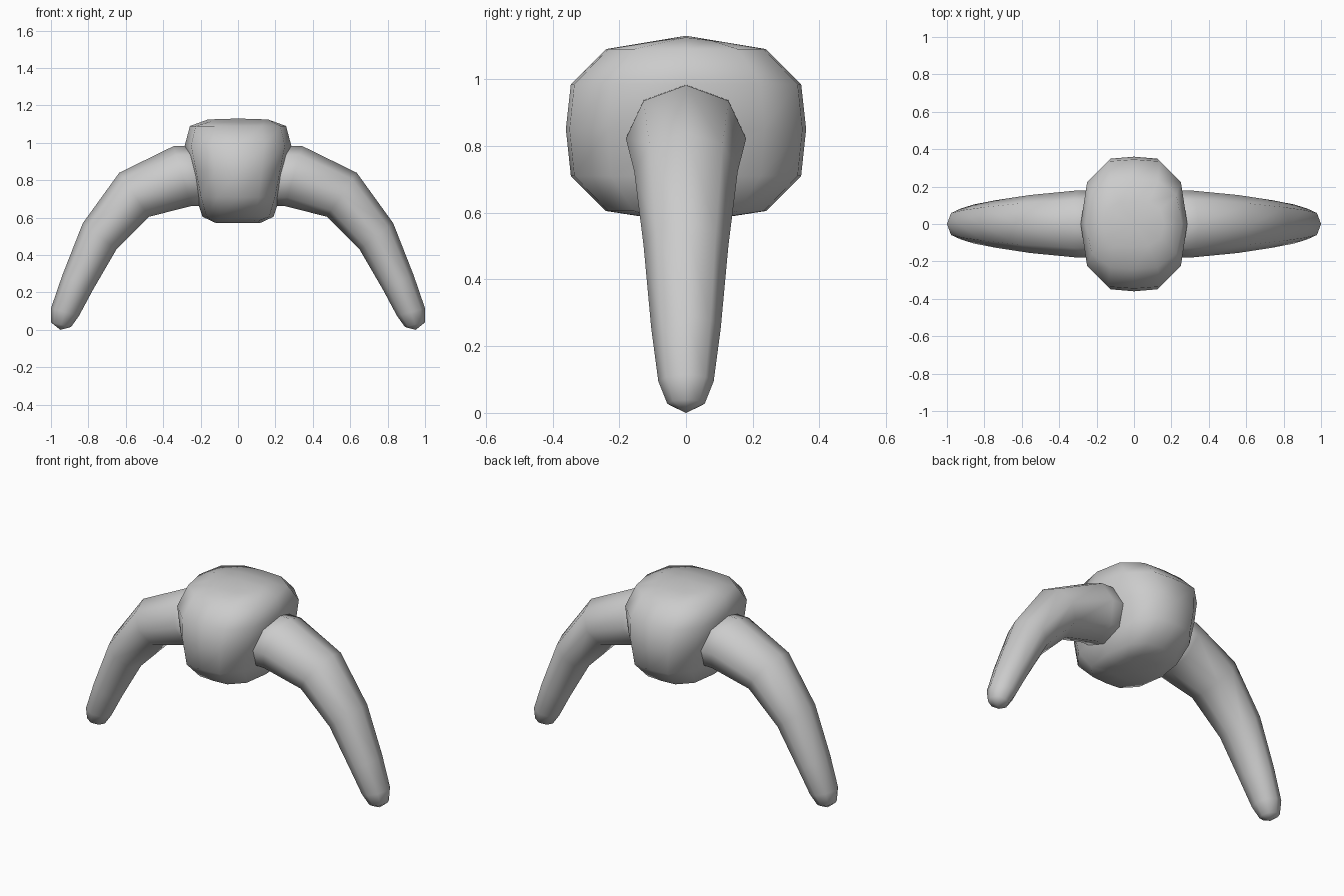
import bpy, bmesh, math
from mathutils import Vector

if "Cube" in bpy.data.objects:
    bpy.data.objects.remove(bpy.data.objects["Cube"])


def skin(name, rings, start, end):
    """Join rings of points into a closed, smooth-shaded skin with a pole at each end."""
    bm = bmesh.new()
    loops = [[bm.verts.new(p) for p in ring] for ring in rings]
    n = len(loops[0])
    for a, b in zip(loops, loops[1:]):
        for i in range(n):
            j = (i + 1) % n
            bm.faces.new((a[i], a[j], b[j], b[i]))
    for loop, pole in ((loops[0], start), (loops[-1], end)):
        tip = bm.verts.new(pole)
        for i in range(n):
            bm.faces.new((loop[i], loop[(i + 1) % n], tip))
    bmesh.ops.recalc_face_normals(bm, faces=bm.faces)
    for f in bm.faces:
        f.smooth = True
    mesh = bpy.data.meshes.new(name)
    bm.to_mesh(mesh)
    bm.free()
    obj = bpy.data.objects.new(name, mesh)
    bpy.context.collection.objects.link(obj)
    return obj


# Body: rounded block, twelve-sided rings (half width, half depth, z, droop along y)
section = [(1, 0), (.88, .65), (.49, .97), (0, 1), (-.49, .97), (-.88, .65),
           (-1, 0), (-.88, -.65), (-.49, -.97), (0, -1), (.49, -.97), (.88, -.65)]
levels = [(.12, .12, .572, -.12), (.19, .24, .605, 0), (.225, .345, .71, 0),
          (.255, .36, .85, 0), (.285, .345, .985, 0), (.257, .24, 1.09, 0),
          (.16, .12, 1.125, .125)]
body_rings = [[(u * w, v * d, z - droop * abs(v * d)) for u, v in section]
              for w, d, z, droop in levels]
skin("body", body_rings, (0, 0, .57), (0, 0, 1.13))

# Legs: eight-sided arched taper (outer x, z, inner x, z, half depth)
stations = [(.19, .985, .13, .665, .18), (.345, .982, .25, .662, .18),
            (.635, .84, .475, .605, .155), (.83, .57, .65, .43, .127),
            (.94, .29, .775, .215, .104), (1.0, .115, .85, .075, .083),
            (1.0, .04, .893, .015, .056)]
leg_rings = []
for ox, oz, ix, iz, depth in stations:
    outer, inner = Vector((ox, 0, oz)), Vector((ix, 0, iz))
    mid, half = (outer + inner) / 2, (outer - inner) / 2
    leg_rings.append([mid + half * math.cos(k * math.pi / 4)
                      + Vector((0, depth * math.sin(k * math.pi / 4), 0))
                      for k in range(8)])
legs = skin("legs", leg_rings, (.1, 0, .83), (.95, 0, 0))
legs.modifiers.new("both_sides", 'MIRROR').use_axis = (True, False, False)
